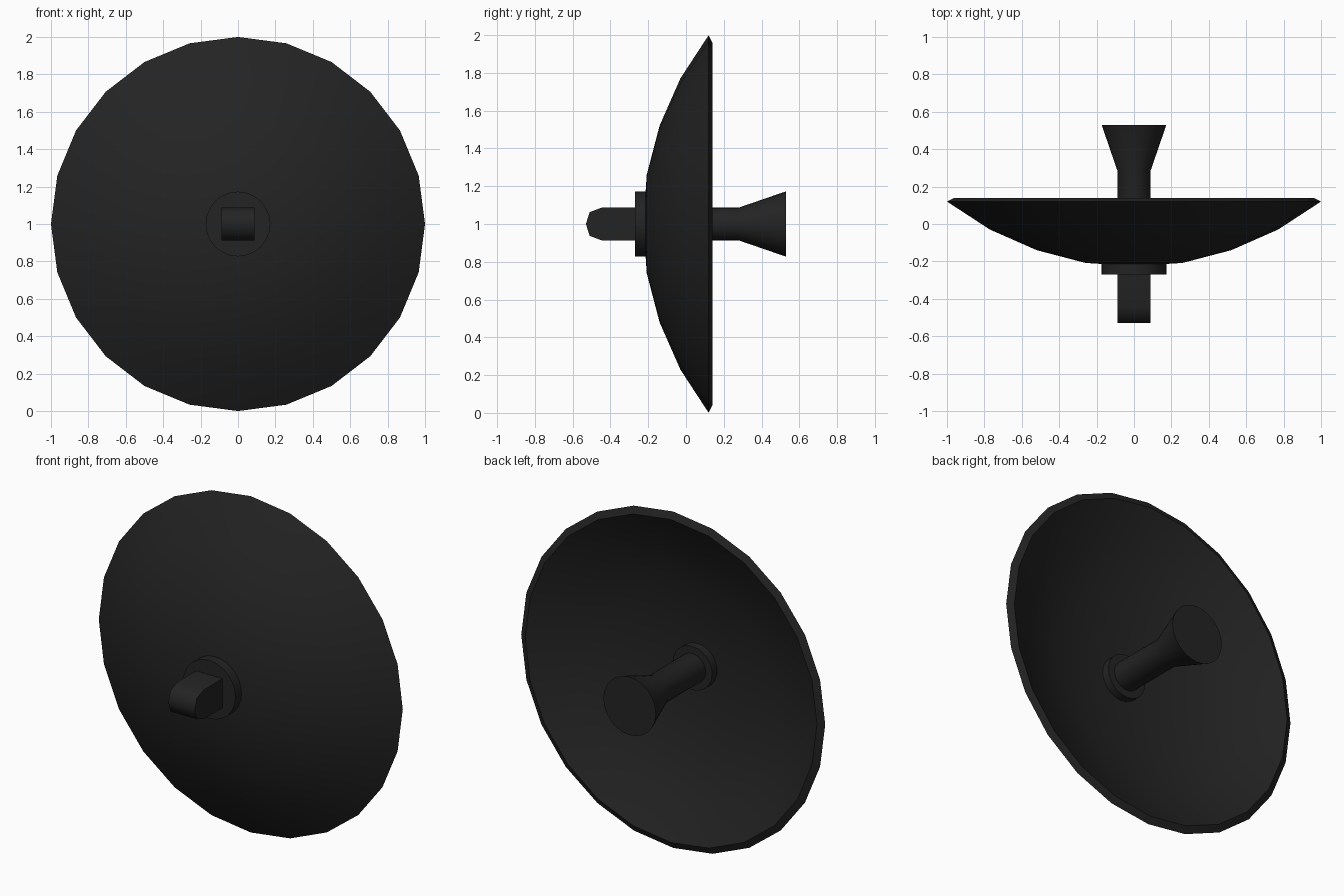
import bpy, bmesh, math

if "Cube" in bpy.data.objects:
    bpy.data.objects.remove(bpy.data.objects["Cube"])

black = bpy.data.materials.new("matte black")
black.diffuse_color = (0.017, 0.017, 0.017, 1)
black.use_nodes = True
black.node_tree.nodes["Principled BSDF"].inputs["Base Color"].default_value = black.diffuse_color
CZ = 1.0  # height of the dish axis


def finish(name, bm, angle=30):
    bmesh.ops.recalc_face_normals(bm, faces=bm.faces[:])
    me = bpy.data.meshes.new(name)
    bm.to_mesh(me)
    bm.free()
    me.materials.append(black)
    ob = bpy.data.objects.new(name, me)
    bpy.context.collection.objects.link(ob)
    bpy.ops.object.select_all(action='DESELECT')
    ob.select_set(True)
    bpy.context.view_layer.objects.active = ob
    bpy.ops.object.shade_smooth_by_angle(angle=math.radians(angle))
    return ob


def lathe(name, profile, sides=24):
    """Spin (radius, y) points around the y axis through height CZ."""
    bm = bmesh.new()
    rings = []
    for r, y in profile:
        if r == 0:
            rings.append([bm.verts.new((0, y, CZ))] * sides)
        else:
            rings.append([bm.verts.new((r * math.cos(a), y, CZ + r * math.sin(a)))
                          for a in (2 * math.pi * i / sides for i in range(sides))])
    for a, b in zip(rings, rings[1:]):
        for i in range(sides):
            j = (i + 1) % sides
            bm.faces.new(dict.fromkeys((a[i], a[j], b[j], b[i])))
    return finish(name, bm)


# Curved dish: outer shell, thin rim, inner bowl
lathe("dish", [(0, -0.225), (0.26, -0.208), (0.52, -0.14), (0.77, -0.03), (1.0, 0.12),
               (0.96, 0.14), (0.75, 0.02), (0.51, -0.06), (0.26, -0.1), (0, -0.115)])

# Round mounting flange behind the dish and collar inside it
lathe("mounting_flange", [(0, -0.27), (0.173, -0.27), (0.173, -0.2), (0, -0.2)])
lathe("inner_collar", [(0, -0.15), (0.13, -0.15), (0.13, -0.06), (0, -0.06)])

# Feed horn: straight tube flaring into a cone
lathe("feed_horn", [(0, -0.12), (0.087, -0.12), (0.087, 0.28), (0.173, 0.53), (0, 0.53)])

# Mounting lug: square bar with a rounded end
half = [(-0.25, 0.087), (-0.445, 0.087), (-0.51, 0.063), (-0.53, 0.0)]
outline = half + [(y, -z) for y, z in reversed(half[:-1])]
bm = bmesh.new()
face = bm.faces.new([bm.verts.new((-0.087, y, CZ + z)) for y, z in outline])
ext = bmesh.ops.extrude_face_region(bm, geom=[face])
bmesh.ops.translate(bm, vec=(0.174, 0, 0),
                    verts=[g for g in ext["geom"] if isinstance(g, bmesh.types.BMVert)])
finish("mounting_lug", bm, 60)
